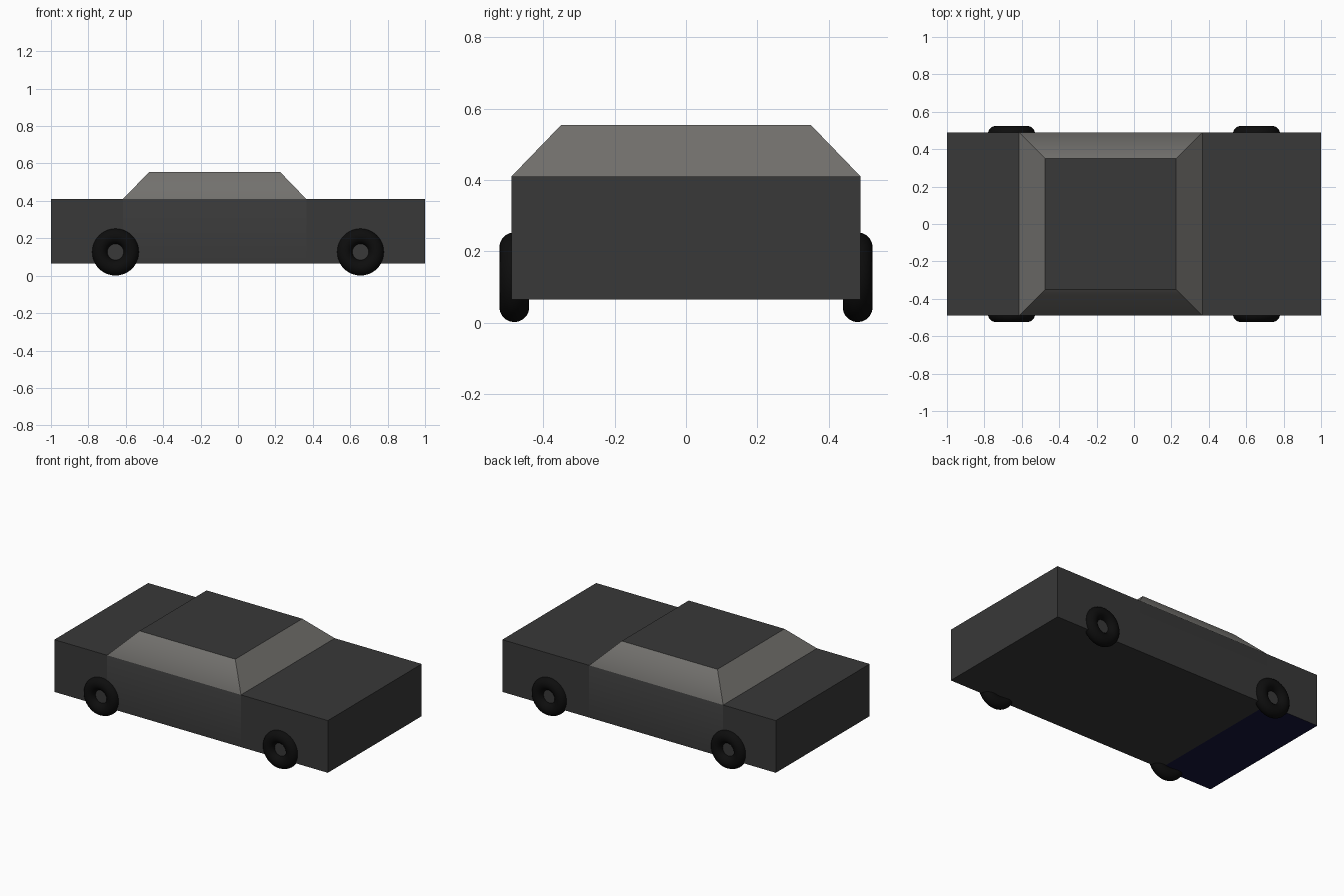
import bpy, bmesh
from math import pi
from mathutils import Vector

if "Cube" in bpy.data.objects:
    bpy.data.objects.remove(bpy.data.objects["Cube"])

BELT, FLOOR = 0.41, 0.065
CAB_BACK, CAB_FRONT = -0.615, 0.365
HALF_W, ROOF, SLOPE = 0.49, 0.555, 0.14


def material(name, rgb):
    m = bpy.data.materials.new(name)
    m.diffuse_color = (*rgb, 1)
    m.use_nodes = True
    m.node_tree.nodes["Principled BSDF"].inputs["Base Color"].default_value = m.diffuse_color
    return m


paint = material("dark_paint", (0.04, 0.04, 0.04))
glass = material("window_grey", (0.17, 0.165, 0.155))
navy = material("navy", (0.008, 0.008, 0.045))
rubber = material("rubber", (0.004, 0.004, 0.004))

# Body: a box cut crosswise at both ends of the cabin
bm = bmesh.new()
bmesh.ops.create_cube(bm, size=1)
bmesh.ops.scale(bm, vec=(2, 2 * HALF_W, BELT - FLOOR), verts=bm.verts)
bmesh.ops.translate(bm, vec=(0, 0, (BELT + FLOOR) / 2), verts=bm.verts)
for x in (CAB_BACK, CAB_FRONT):
    bmesh.ops.bisect_plane(bm, geom=bm.verts[:] + bm.edges[:] + bm.faces[:],
                           plane_co=(x, 0, 0), plane_no=(1, 0, 0))

# Cabin: the middle top face raised and drawn in to the roof
mid_x = (CAB_BACK + CAB_FRONT) / 2
bm.normal_update()
top = next(f for f in bm.faces if f.normal.z > 0.9
           and abs(f.calc_center_median().x - mid_x) < 0.05)
roof = bmesh.ops.extrude_discrete_faces(bm, faces=[top])["faces"][0]
for v in roof.verts:
    v.co.x += SLOPE if v.co.x < mid_x else -SLOPE
    v.co.y += SLOPE if v.co.y < 0 else -SLOPE
    v.co.z = ROOF
bmesh.ops.recalc_face_normals(bm, faces=bm.faces)

# Windows and the underside of the tail get their own colours
for f in bm.faces:
    c = f.calc_center_median()
    f.smooth = True
    if BELT + 0.02 < c.z < ROOF - 0.02:
        f.material_index = 1
    elif c.z < FLOOR + 0.01 and c.x < CAB_BACK:
        f.material_index = 2

# Only the side windows blend softly into the doors
for e in bm.edges:
    mid = (e.verts[0].co + e.verts[1].co) / 2
    e.smooth = (mid - Vector((mid_x, mid.y, BELT))).length < 0.01 and abs(mid.y) > 0.4

mesh = bpy.data.meshes.new("car_body")
bm.to_mesh(mesh)
bm.free()
for m in (paint, glass, navy):
    mesh.materials.append(m)
bpy.context.collection.objects.link(bpy.data.objects.new("car_body", mesh))

# Tyres: open rings half sunk into the sides
for xn, x in (("rear", -0.655), ("front", 0.655)):
    for yn, y in (("right", -0.482), ("left", 0.482)):
        bpy.ops.mesh.primitive_torus_add(
            location=(x, y, 0.127), rotation=(pi / 2, 0, 0), major_radius=0.084,
            minor_radius=0.042, major_segments=40, minor_segments=20)
        tyre = bpy.context.object
        tyre.name = f"{xn}_{yn}_tyre"
        tyre.data.materials.append(rubber)
        bpy.ops.object.shade_smooth()
